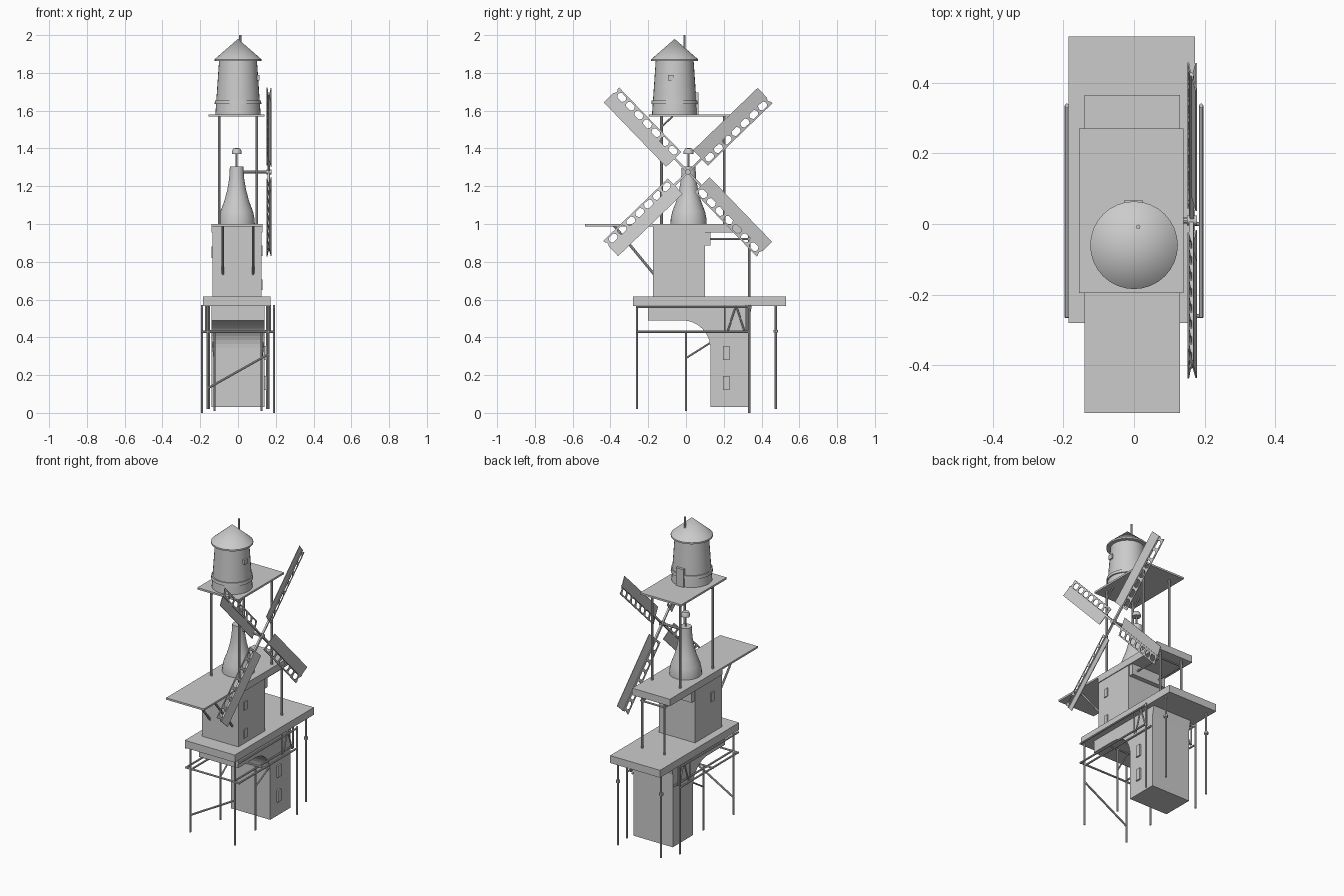
import bpy, bmesh, math
from mathutils import Vector

cube = bpy.data.objects.get("Cube")
if cube:
    bpy.data.objects.remove(cube, do_unlink=True)


def finish(name, bm, smooth=False):
    bmesh.ops.recalc_face_normals(bm, faces=bm.faces)
    mesh = bpy.data.meshes.new(name)
    bm.to_mesh(mesh)
    bm.free()
    obj = bpy.data.objects.new(name, mesh)
    bpy.context.collection.objects.link(obj)
    if smooth:
        bpy.ops.object.select_all(action='DESELECT')
        obj.select_set(True)
        bpy.context.view_layer.objects.active = obj
        bpy.ops.object.shade_smooth_by_angle(angle=math.radians(35))
    return obj


def add_box(bm, xs, ys, zs):
    spans = (xs, ys, zs)
    for v in bmesh.ops.create_cube(bm, size=1)["verts"]:
        v.co = [a + (b - a) * (c + 0.5) for (a, b), c in zip(spans, v.co)]


def box(name, xs, ys, zs):
    bm = bmesh.new()
    add_box(bm, xs, ys, zs)
    return finish(name, bm)


def add_prism(bm, points, depth):
    """Extrude a closed outline along depth."""
    face = bm.faces.new([bm.verts.new(p) for p in points])
    new = bmesh.ops.extrude_face_region(bm, geom=[face])["geom"]
    verts = [g for g in new if isinstance(g, bmesh.types.BMVert)]
    bmesh.ops.translate(bm, verts=verts, vec=depth)


def rod(name, start, end, radius=0.006, sides=8):
    a, b = Vector(start), Vector(end)
    bm = bmesh.new()
    bmesh.ops.create_cone(bm, cap_ends=True, segments=sides, radius1=radius,
                          radius2=radius, depth=(b - a).length)
    turn = (b - a).to_track_quat('Z', 'Y').to_matrix()
    bmesh.ops.rotate(bm, verts=bm.verts, matrix=turn)
    bmesh.ops.translate(bm, verts=bm.verts, vec=(a + b) / 2)
    return finish(name, bm, True)


def lathe(name, profile, centre, segments=32):
    """Spin (radius, height) pairs about a vertical axis."""
    bm = bmesh.new()
    path = [bm.verts.new((r, 0, z)) for r, z in profile]
    edges = [bm.edges.new(pair) for pair in zip(path, path[1:])]
    bmesh.ops.spin(bm, geom=path + edges, axis=(0, 0, 1), cent=(0, 0, 0),
                   angle=math.tau, steps=segments, use_merge=True)
    bmesh.ops.remove_doubles(bm, verts=bm.verts, dist=0.0001)
    obj = finish(name, bm, True)
    obj.location = (*centre, 0)
    return obj


SIDES = (("right", -1), ("left", 1))

# Lower tower with an arched overhang
arch = [(0.13 - 0.15 * math.cos(t), 0.34 + 0.15 * math.sin(t))
        for t in (math.pi / 2 * (1 - i / 10) for i in range(11))]
arch = [(-0.02 + 0.15 * math.sin(i * math.pi / 20),
         0.34 + 0.15 * math.cos(i * math.pi / 20)) for i in range(11)]
outline = [(-0.2, 0.57), (-0.2, 0.49)] + arch + [(0.13, 0.03), (0.335, 0.03),
                                                 (0.335, 0.5), (0.35, 0.57)]
bm = bmesh.new()
add_prism(bm, [(-0.14, y, z) for y, z in outline], (0.28, 0, 0))
finish("lower_tower", bm)
for i, z in enumerate((0.12, 0.28)):
    box(f"lower_window_{i}", (0.13, 0.15), (0.195, 0.23), (z, z + 0.075))

# Main deck
box("main_deck", (-0.185, 0.173), (-0.28, 0.53), (0.567, 0.615))

# Deck legs, rails and trusses, mirrored left and right
for side, s in SIDES:
    for label, x, y, low, top in (("front", 0.16, -0.26, 0.02, 0.57),
                                  ("middle", 0.125, 0, 0.01, 0.43),
                                  ("rear", 0.19, 0.335, 0, 0.57),
                                  ("back", 0.155, 0.475, 0.02, 0.57)):
        rod(f"{label}_leg_{side}", (s * x, y, low), (s * x, y, top))
    rod(f"leg_collar_{side}", (s * 0.155, 0.475, 0.425),
        (s * 0.155, 0.475, 0.44), 0.013)
    for label, x in (("outer", 0.19), ("inner", 0.15)):
        rod(f"{label}_rail_{side}", (s * x, -0.265, 0.43), (s * x, 0.335, 0.43))
    rod(f"upper_rail_{side}", (s * 0.19, -0.265, 0.56), (s * 0.19, 0.335, 0.56))
    for i, (a, b) in enumerate(((0.205, 0.205), (0.32, 0.32), (0.22, 0.265),
                                (0.31, 0.265))):
        rod(f"truss_{i}_{side}", (s * 0.17, a, 0.43), (s * 0.17, b, 0.57), 0.005)
    rod(f"tower_brace_{side}", (s * 0.125, 0, 0.29), (s * 0.135, 0.135, 0.375), 0.005)
for label, y in (("front", -0.26), ("middle", 0)):
    rod(f"{label}_cross_rail", (-0.195, y, 0.43), (0.195, y, 0.43))
rod("front_brace", (-0.16, -0.26, 0.13), (0.16, -0.26, 0.31))

# Middle tower, its ledge and upper deck
box("middle_tower", (-0.135, 0.125), (-0.175, 0.1), (0.61, 0.99))
box("tower_ledge", (-0.13, 0.12), (0.05, 0.13), (0.885, 0.97))
box("upper_deck", (-0.14, 0.13), (-0.175, 0.365), (0.955, 1.0))
box("front_canopy", (-0.14, 0.13), (-0.535, -0.17), (0.988, 1.0))
for i, z in enumerate((0.65, 0.83)):
    box(f"middle_window_left_{i}", (0.12, 0.13), (-0.12, -0.09), (z, z + 0.055))
box("middle_window_right", (-0.141, -0.13), (-0.09, -0.06), (0.82, 0.88))
for side, s in SIDES:
    x = s * 0.08
    rod(f"canopy_strut_{side}", (x, -0.17, 0.735), (x, -0.38, 0.99), 0.007)
    rod(f"upper_deck_post_{side}", (x, 0.335, 0.61), (x, 0.335, 0.96), 0.007)
    rod(f"upper_deck_rail_{side}", (x, 0.1, 0.92), (x, 0.335, 0.92))
rod("upper_deck_cross_rail", (-0.09, 0.335, 0.92), (0.09, 0.335, 0.92))

# Flared mill body with a capped vent
MILL = (-0.007, 0.014)
lathe("mill_body", [(0, 0.995), (0.096, 0.995), (0.095, 1.025), (0.087, 1.065),
                    (0.066, 1.12), (0.05, 1.18), (0.04, 1.24), (0.036, 1.305),
                    (0, 1.305)], MILL)
rod("vent_pipe", (*MILL, 1.3), (*MILL, 1.375), 0.005)
lathe("vent_cap", [(0, 1.37), (0.026, 1.37), (0.026, 1.385), (0.018, 1.4),
                   (0, 1.402)], MILL, 16)

# Sail axle and hub
rod("sail_axle", (0, 0.01, 1.275), (0.175, 0.01, 1.275), 0.008)
rod("sail_hub", (0.15, 0.01, 1.275), (0.178, 0.01, 1.275), 0.014, 12)


def sail(name, angle):
    bm = bmesh.new()
    half = (-0.002, 0.002)
    add_box(bm, (-0.006, 0.006), (0, 0.575), (-0.006, 0.006))
    add_box(bm, half, (0.1, 0.575), (0.004, 0.064))
    add_box(bm, half, (0.1, 0.575), (-0.049, -0.04))
    # Waisted rungs leave rounded openings
    for i in range(8):
        mid = 0.105 + i * 0.065
        edge = [(-0.044 + 0.042 * k / 6,
                 0.02 - 0.013 * math.sin(math.pi * k / 6)) for k in range(7)]
        ring = [(-0.002, max(0.1, mid - w), z) for z, w in edge]
        ring += [(-0.002, min(0.575, mid + w), z) for z, w in reversed(edge)]
        add_prism(bm, ring, (0.004, 0, 0))
    # Pitch the blade
    for v in bm.verts:
        v.co.x += v.co.z * 0.2
    obj = finish(name, bm)
    obj.location = (0.163, 0.01, 1.275)
    obj.rotation_euler.x = angle


for i in range(4):
    sail(f"sail_{i}", math.radians(44 + 90 * i))

# Tank platform on four posts
box("tank_platform", (-0.155, 0.14), (-0.195, 0.27), (1.568, 1.58))
for side, s in SIDES:
    x = s * 0.1
    for label, y in (("front", -0.13), ("back", 0.203)):
        rod(f"tank_post_{label}_{side}", (x, y, 0.99), (x, y, 1.57), 0.007)
    rod(f"tank_brace_{side}", (x, -0.13, 1.515), (x, -0.07, 1.57), 0.005)

# Water tank, band, roof, door, window and mast
TANK = (0, -0.06)
lathe("tank", [(0, 1.58), (0.12, 1.58), (0.1, 1.87), (0, 1.87)], TANK)
lathe("tank_band", [(0.11, 1.635), (0.124, 1.635), (0.122, 1.655),
                    (0.11, 1.655)], TANK)
lathe("tank_roof", [(0, 1.862), (0.124, 1.862), (0.124, 1.872), (0, 1.98)], TANK)
box("tank_door", (-0.028, 0.026), (0.03, 0.066), (1.58, 1.695))
box("tank_window", (0.09, 0.114), (-0.095, -0.065), (1.76, 1.79))
rod("mast", (0.012, -0.008, 1.86), (0.012, -0.008, 2.0), 0.006)
